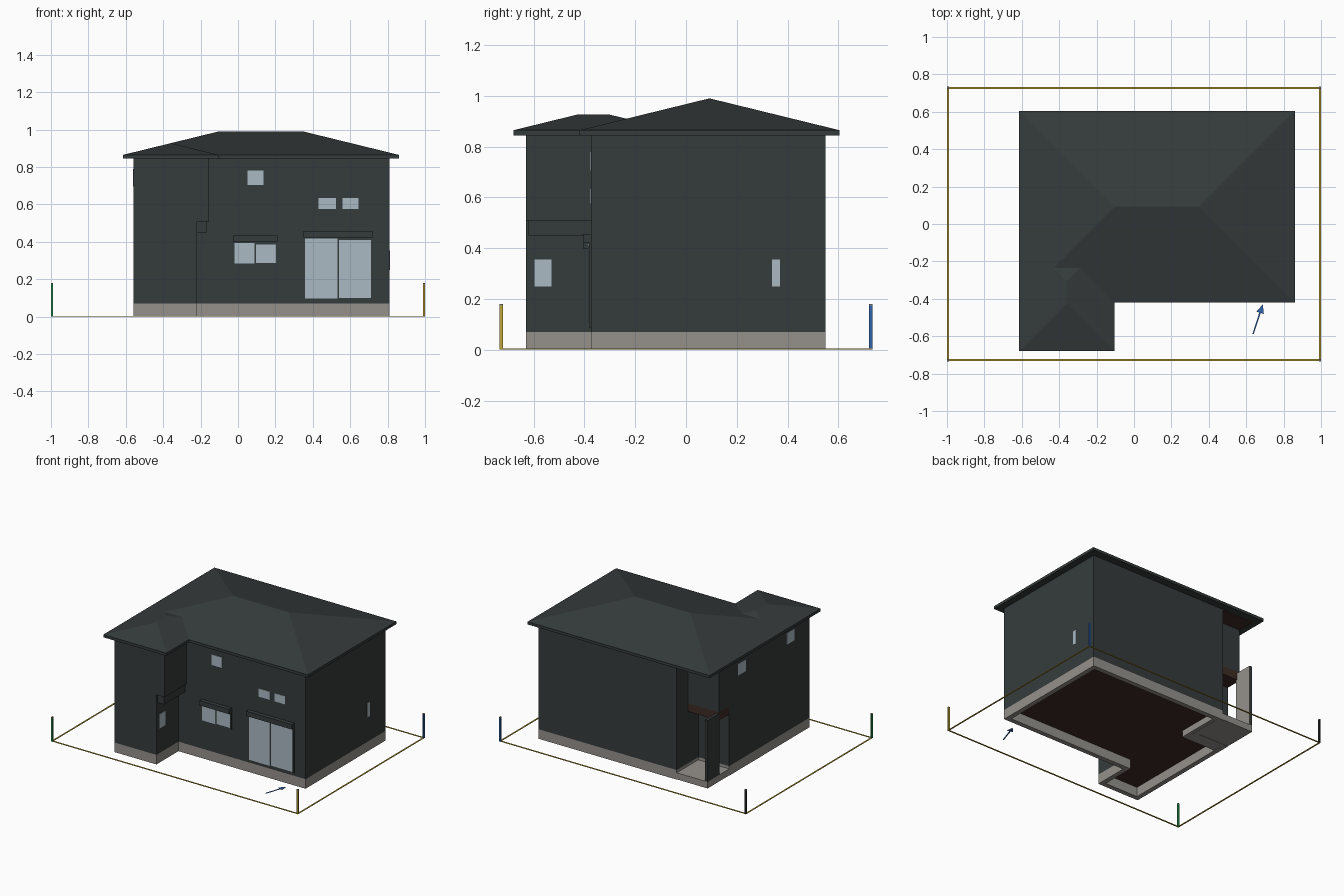
import bpy, bmesh

if "Cube" in bpy.data.objects:
    bpy.data.objects.remove(bpy.data.objects["Cube"])


def material(name, rgb):
    m = bpy.data.materials.new(name)
    m.diffuse_color = (*rgb, 1)
    m.use_nodes = True
    m.node_tree.nodes["Principled BSDF"].inputs["Base Color"].default_value = m.diffuse_color
    return m


WALL = material("dark slate", (0.036, 0.044, 0.044))
STONE = material("warm grey concrete", (0.30, 0.285, 0.265))
GLASS = material("pale glass", (0.41, 0.49, 0.55))
BROWN = material("dark brown wood", (0.048, 0.025, 0.018))
GOLD = material("gold", (0.52, 0.38, 0.04))
GREEN = material("green", (0.02, 0.30, 0.07))
BLUE = material("blue", (0.03, 0.13, 0.42))
BLACK = material("black", (0.02, 0.022, 0.022))


def finish(name, bm, mats):
    bmesh.ops.recalc_face_normals(bm, faces=bm.faces)
    me = bpy.data.meshes.new(name)
    bm.to_mesh(me)
    bm.free()
    for m in mats:
        me.materials.append(m)
    ob = bpy.data.objects.new(name, me)
    bpy.context.collection.objects.link(ob)
    return ob


def prism(name, pts, z0, z1, mat, rim=0):
    """Extruded footprint; with rim > 0 only a ring of that width is kept."""
    bm = bmesh.new()
    face = bm.faces.new([bm.verts.new((x, y, z0)) for x, y in pts])
    if rim:
        bm.normal_update()
        bmesh.ops.inset_region(bm, faces=[face], thickness=rim,
                               use_boundary=True, use_even_offset=True)
        bmesh.ops.delete(bm, geom=[face], context='FACES_ONLY')
    res = bmesh.ops.extrude_face_region(bm, geom=bm.faces[:], use_keep_orig=True)
    top = [v for v in res["geom"] if isinstance(v, bmesh.types.BMVert)]
    bmesh.ops.translate(bm, verts=top, vec=(0, 0, z1 - z0))
    return finish(name, bm, [mat])


def box(name, x0, x1, y0, y1, z0, z1, mat):
    return prism(name, [(x0, y0), (x1, y0), (x1, y1), (x0, y1)], z0, z1, mat)


def second_colour(ob, mat, rule):
    ob.data.materials.append(mat)
    for p in ob.data.polygons:
        p.material_index = int(rule(p.normal))


def hip_roof(name, x0, x1, y0, y1, z0, z1, slope):
    """Hipped roof with a vertical fascia and flat soffit."""
    bm = bmesh.new()
    ring = [(x0, y0), (x1, y0), (x1, y1), (x0, y1)]
    lo = [bm.verts.new((x, y, z0)) for x, y in ring]
    up = [bm.verts.new((x, y, z1)) for x, y in ring]
    h = min(x1 - x0, y1 - y0) / 2
    zr = z1 + h * slope
    a = bm.verts.new((x0 + h, y0 + h, zr))
    b = bm.verts.new((x1 - h, y1 - h, zr))
    bm.faces.new(lo)
    for i in range(4):
        j = (i + 1) % 4
        bm.faces.new((lo[i], lo[j], up[j], up[i]))
    if x1 - x0 > y1 - y0:
        tops = [(0, 1, b, a), (1, 2, b), (2, 3, a, b), (3, 0, a)]
    else:
        tops = [(0, 1, a), (1, 2, b, a), (2, 3, b), (3, 0, a, b)]
    for i, j, *ridge in tops:
        bm.faces.new([up[i], up[j], *ridge])
    return finish(name, bm, [WALL])


def footprint(wing_x, porch_y):
    return [(-.56, -.63), (wing_x, -.63), (wing_x, -.375), (.81, -.375),
            (.81, .55), (-.31, .55), (-.31, porch_y), (-.56, porch_y)]


# House body; the underside of the lower walls is the brown floor
prism("foundation", footprint(-.22, .30), 0, .07, STONE, rim=.035)
lower = prism("lower_walls", footprint(-.22, .30), .07, .51, WALL)
second_colour(lower, BROWN, lambda n: n.z < -.5)
prism("upper_walls", footprint(-.155, .42), .51, .85, WALL)
box("wing_overhang_band", -.23, -.165, -.62, -.375, .45, .51, WALL)

# Roof
hip_roof("main_roof", -.615, .86, -.42, .605, .845, .865, .245)
hip_roof("wing_roof", -.615, -.105, -.68, -.05, .845, .865, .245)

# Porch in the back left corner
box("porch_slab", -.56, -.25, .20, .55, .002, .05, STONE)
box("porch_overhang", -.56, -.31, .30, .42, .45, .51, BROWN)
box("porch_upper_soffit", -.56, -.31, .42, .55, .838, .845, BROWN)
screen = box("porch_screen", -.56, -.538, .41, .55, .05, .50, WALL)
second_colour(screen, STONE, lambda n: n.x > .5)

# Front windows: (name, x0, x1, z0, z1)
for name, x0, x1, z0, z1 in [("small_window", .05, .135, .705, .782),
                             ("left_slot_window", .43, .525, .575, .635),
                             ("right_slot_window", .56, .645, .575, .635)]:
    box(name, x0, x1, -.378, -.37, z0, z1, GLASS)

# Double sliding windows with frame and shutter box
for name, x0, x1, z0, z1, box_h in [("mid_window", -.028, .212, .275, .398, .035),
                                    ("patio_door", .35, .72, .088, .422, .035)]:
    mid = (x0 + x1) / 2
    box(name + "_frame", x0, x1, -.382, -.37, z0, z1, WALL)
    box(name + "_left_pane", x0 + .008, mid - .004, -.386, -.38, z0 + .008, z1 - .004, GLASS)
    box(name + "_right_pane", mid + .004, x1 - .008, -.385, -.38, z0 + .012, z1 - .012, GLASS)
    box(name + "_shutter_box", x0, x1, -.405, -.37, z1, z1 + box_h, WALL)

# Side windows: (name, outer wall x, outward direction, y0, y1, z0, z1)
for name, x, d, y0, y1, z0, z1 in [("wing_side_window", -.22, 1, -.597, -.53, .25, .355),
                                   ("right_slit_window", .81, 1, .338, .37, .25, .355),
                                   ("left_back_window", -.56, -1, .11, .20, .695, .78),
                                   ("left_front_window", -.56, -1, -.455, -.365, .705, .79)]:
    xs = sorted((x - d * .004, x + d * .002))
    box(name, *xs, y0, y1, z0, z1, GLASS)

# Plot boundary rails and coloured corner posts
for s, side in [(-1, "front"), (1, "back")]:
    box(side + "_rail", -1, 1, s * .728 - .005, s * .728 + .005, 0, .004, GOLD)
for s, side in [(-1, "left"), (1, "right")]:
    box(side + "_rail", s * .995 - .005, s * .995 + .005, -.73, .73, 0, .004, GOLD)
for name, x, y, mat in [("front_left", -1, -1, GREEN), ("front_right", 1, -1, GOLD),
                        ("back_right", 1, 1, BLUE), ("back_left", -1, 1, BLACK)]:
    cx, cy = x * .994, y * .728
    box(name + "_post", cx - .006, cx + .006, cy - .006, cy + .006, 0, .175, mat)
    box(name + "_post_cap", cx - .006, cx + .006, cy - .006, cy + .006, .175, .18, STONE)

# Approach arrow on the ground
prism("arrow", [(.633, -.588), (.640, -.590), (.678, -.476), (.694, -.481),
                (.689, -.43), (.654, -.468), (.670, -.473)], 0, .003, BLUE)
